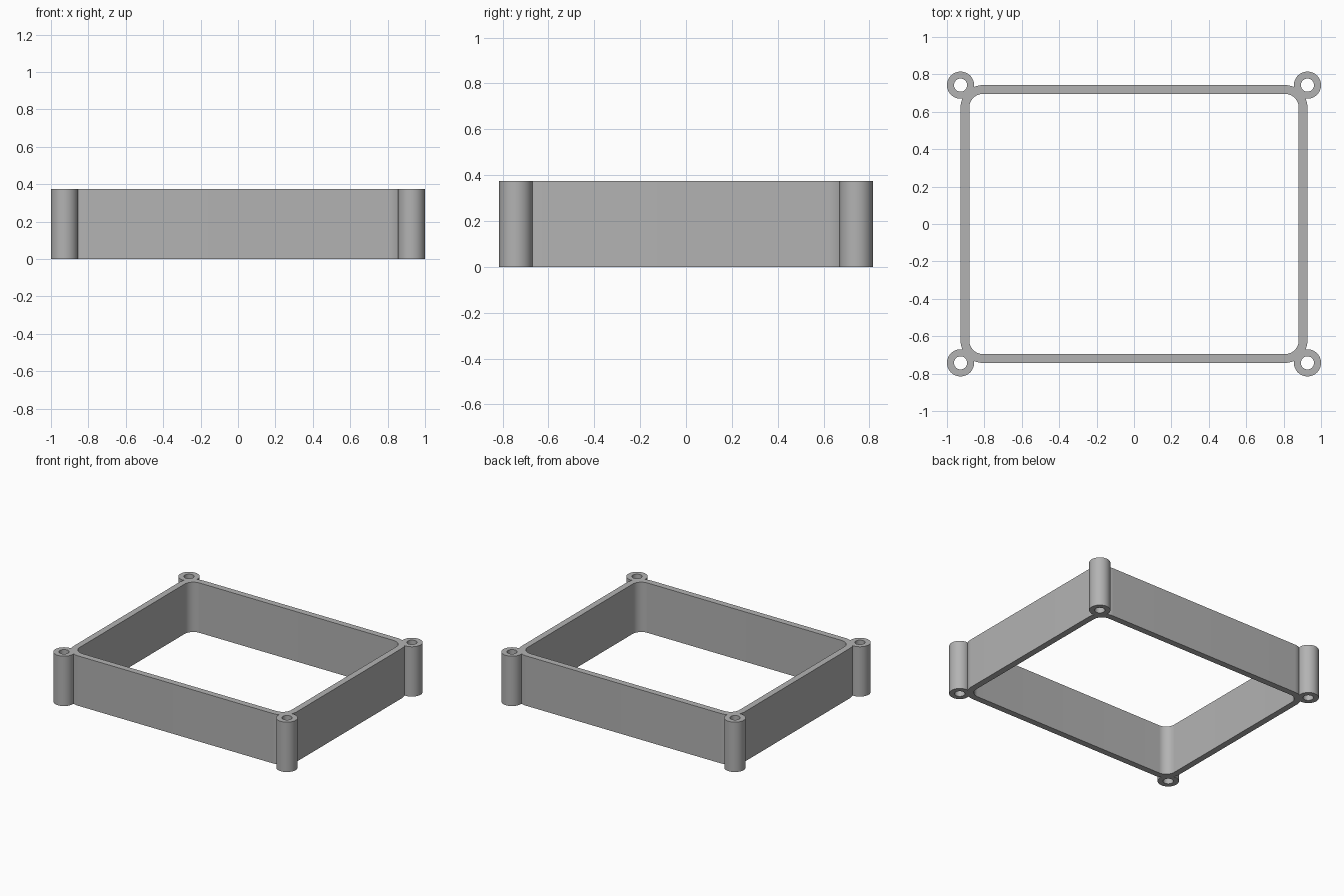
import bpy
import bmesh
from math import acos, cos, sin, pi, hypot, radians

cube = bpy.data.objects.get("Cube")
if cube:
    bpy.data.objects.remove(cube, do_unlink=True)

HALF_X, HALF_Y, HEIGHT = 0.9275, 0.7425, 0.375   # outer wall faces and height
WALL = 0.047
CORNER_R = 0.12
BOSS_R, HOLE_R = 0.0725, 0.035


def arc(cx, cy, r, start, end, steps):
    return [(cx + r * cos(start + (end - start) * i / steps),
             cy + r * sin(start + (end - start) * i / steps))
            for i in range(steps + 1)]


def corner_signs():
    # Counter-clockwise quadrants with the turn of each
    return [(sx, sy, k * pi / 2) for k, (sx, sy) in
            enumerate([(1, 1), (-1, 1), (-1, -1), (1, -1)])]


# Outer outline: rounded wall corners interrupted by the screw bosses
dist = hypot(CORNER_R, CORNER_R)
wall_off = acos((dist**2 + CORNER_R**2 - BOSS_R**2) / (2 * dist * CORNER_R))
boss_off = acos((dist**2 + BOSS_R**2 - CORNER_R**2) / (2 * dist * BOSS_R))
outer, inner, holes = [], [], []
for sx, sy, turn in corner_signs():
    bx, by = sx * HALF_X, sy * HALF_Y
    cx, cy = sx * (HALF_X - CORNER_R), sy * (HALF_Y - CORNER_R)
    mid = turn + pi / 4
    sweep = pi - boss_off
    outer += arc(cx, cy, CORNER_R, turn, mid - wall_off, 6)[:-1]
    outer += arc(bx, by, BOSS_R, mid - sweep, mid + sweep, 48)
    outer += arc(cx, cy, CORNER_R, mid + wall_off, turn + pi / 2, 6)[1:]
    # Rounded inner opening and screw holes
    inner += arc(cx, cy, CORNER_R - WALL, turn, turn + pi / 2, 16)
    holes.append(arc(bx, by, HOLE_R, 0, 2 * pi, 40)[:-1])

# Filled and extruded profile
profile = bpy.data.curves.new("frame_profile", "CURVE")
profile.dimensions = "2D"
profile.fill_mode = "BOTH"
profile.extrude = HEIGHT / 2
for loop in [outer, inner] + holes:
    spline = profile.splines.new("POLY")
    spline.points.add(len(loop) - 1)
    for point, (x, y) in zip(spline.points, loop):
        point.co = (x, y, 0, 1)
    spline.use_cyclic_u = True

source = bpy.data.objects.new("frame_profile", profile)
bpy.context.collection.objects.link(source)
bpy.context.view_layer.update()
evaluated = source.evaluated_get(bpy.context.evaluated_depsgraph_get())
mesh = bpy.data.meshes.new_from_object(evaluated)
bpy.data.objects.remove(source, do_unlink=True)

# Weld caps to walls and stand the frame on the floor
bm = bmesh.new()
bm.from_mesh(mesh)
bmesh.ops.remove_doubles(bm, verts=bm.verts, dist=0.0001)
bmesh.ops.translate(bm, verts=bm.verts, vec=(0, 0, HEIGHT / 2))
bmesh.ops.recalc_face_normals(bm, faces=bm.faces)
bm.to_mesh(mesh)
bm.free()

# Plain grey
grey = bpy.data.materials.new("plain_grey")
grey.use_nodes = True
colour = (0.45, 0.45, 0.45, 1)
grey.diffuse_color = colour
grey.node_tree.nodes["Principled BSDF"].inputs["Base Color"].default_value = colour
mesh.materials.clear()
mesh.materials.append(grey)

frame = bpy.data.objects.new("enclosure_frame", mesh)
bpy.context.collection.objects.link(frame)
bpy.ops.object.select_all(action="DESELECT")
frame.select_set(True)
bpy.context.view_layer.objects.active = frame
bpy.ops.object.shade_smooth_by_angle(angle=radians(30))
